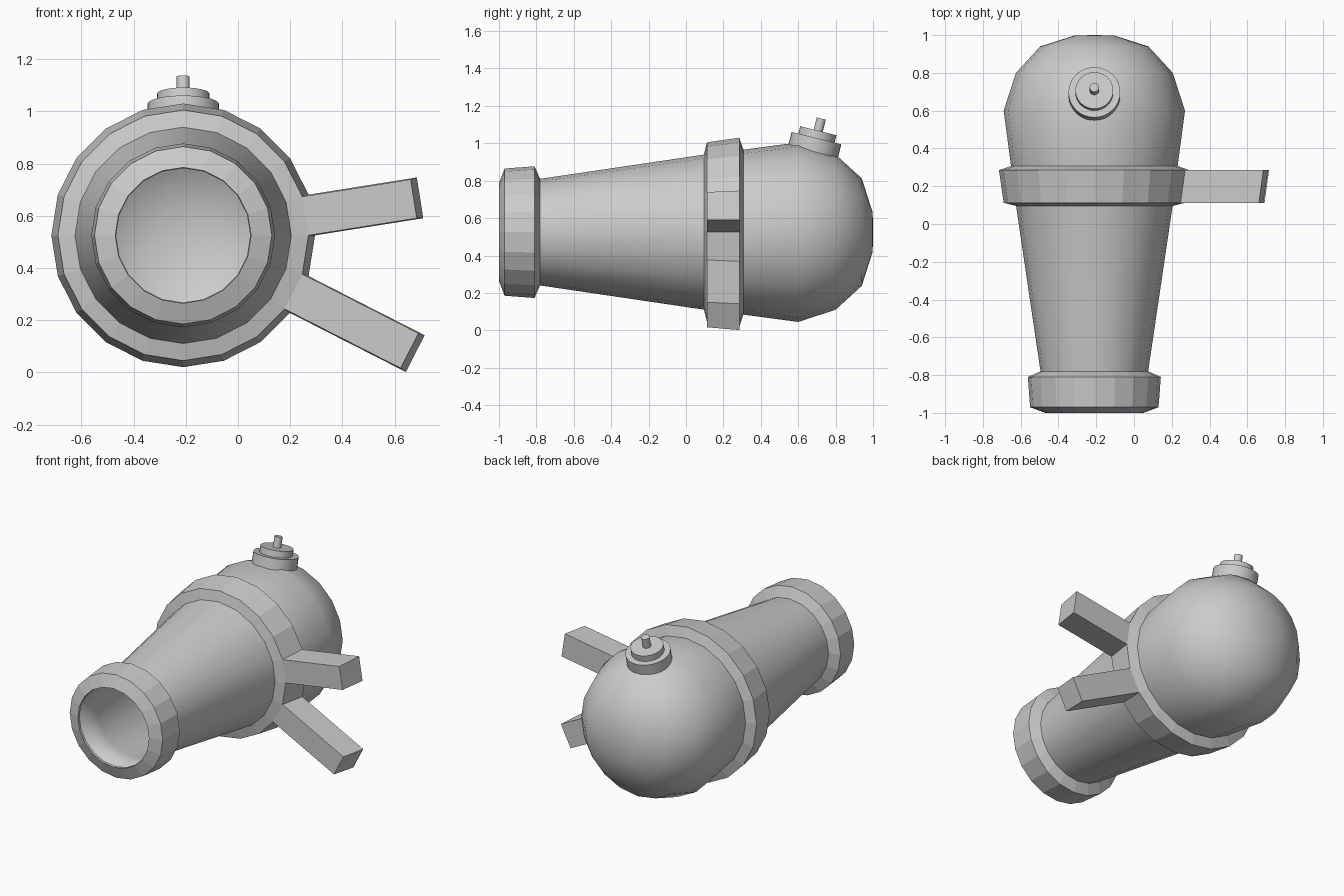
import bpy, bmesh
from math import sin, cos, pi, radians
from mathutils import Vector, Matrix

if "Cube" in bpy.data.objects:
    bpy.data.objects.remove(bpy.data.objects["Cube"])

CX, CZ, N = -0.21, 0.525, 20


def finish(bm, name, smooth):
    bmesh.ops.recalc_face_normals(bm, faces=bm.faces[:])
    me = bpy.data.meshes.new(name)
    bm.to_mesh(me)
    bm.free()
    for p in me.polygons:
        p.use_smooth = smooth
    ob = bpy.data.objects.new(name, me)
    bpy.context.collection.objects.link(ob)
    return ob


def lathe(profile, tip=None):
    """Revolve (y, radius) points around the barrel axis; returns bmesh and face bands."""
    bm = bmesh.new()
    rings = [[bm.verts.new((CX + r * cos(2 * pi * k / N), y, CZ + r * sin(2 * pi * k / N)))
              for k in range(N)] for y, r in profile]
    bands = [[bm.faces.new((a[k], a[(k + 1) % N], b[(k + 1) % N], b[k])) for k in range(N)]
             for a, b in zip(rings, rings[1:])]
    if tip is not None:
        t = bm.verts.new((CX, tip, CZ))
        for k in range(N):
            bm.faces.new((rings[-1][k], rings[-1][(k + 1) % N], t))
    return bm, bands


# Hollow barrel with rounded breech
bm, _ = lathe([(-0.985, 0.265), (-0.78, 0.285), (0.1, 0.415), (0.3, 0.44), (0.6, 0.48),
               (0.8, 0.415), (0.94, 0.287), (0.998, 0.105)], tip=1.0)
barrel = finish(bm, "barrel", True)
shell = barrel.modifiers.new("wall", 'SOLIDIFY')
shell.thickness, shell.offset = 0.008, -1

# Muzzle ring
bm, _ = lathe([(-0.78, 0.285), (-0.81, 0.352), (-0.97, 0.34), (-1.0, 0.26), (-0.97, 0.26)])
finish(bm, "muzzle_ring", False)

# Middle band, with two legs extruded radially from its facets
bm, bands = lathe([(0.095, 0.412), (0.112, 0.48), (0.285, 0.505), (0.308, 0.438)])
for k, length in ((0, 0.42), (18, 0.499)):
    face = bands[1][k]
    angle = 2 * pi * (k + 0.5) / N
    ext = bmesh.ops.extrude_face_region(bm, geom=[face])
    verts = [g for g in ext["geom"] if isinstance(g, bmesh.types.BMVert)]
    bmesh.ops.translate(bm, verts=verts,
                        vec=Vector((cos(angle), 0, sin(angle))) * length)
    if face.is_valid:
        bm.faces.remove(face)
finish(bm, "band_with_legs", False)

# Fuse cap: stacked discs tilted backwards
tilt = Matrix.Rotation(radians(-14), 4, 'X')
origin = Matrix.Translation((CX, 0.6975, 1.0275))
for name, r, lo, hi, seg in (("fuse_base", 0.137, -0.09, 0.0, 32),
                             ("fuse_collar", 0.1, -0.01, 0.041, 32),
                             ("fuse_pin", 0.025, 0.03, 0.108, 16)):
    bm = bmesh.new()
    bmesh.ops.create_cone(bm, cap_ends=True, segments=seg, radius1=r, radius2=r, depth=hi - lo,
                          matrix=origin @ tilt @ Matrix.Translation((0, 0, (lo + hi) / 2)))
    ob = finish(bm, name, False)
    bpy.ops.object.select_all(action='DESELECT')
    ob.select_set(True)
    bpy.context.view_layer.objects.active = ob
    bpy.ops.object.shade_smooth_by_angle(angle=radians(40))
